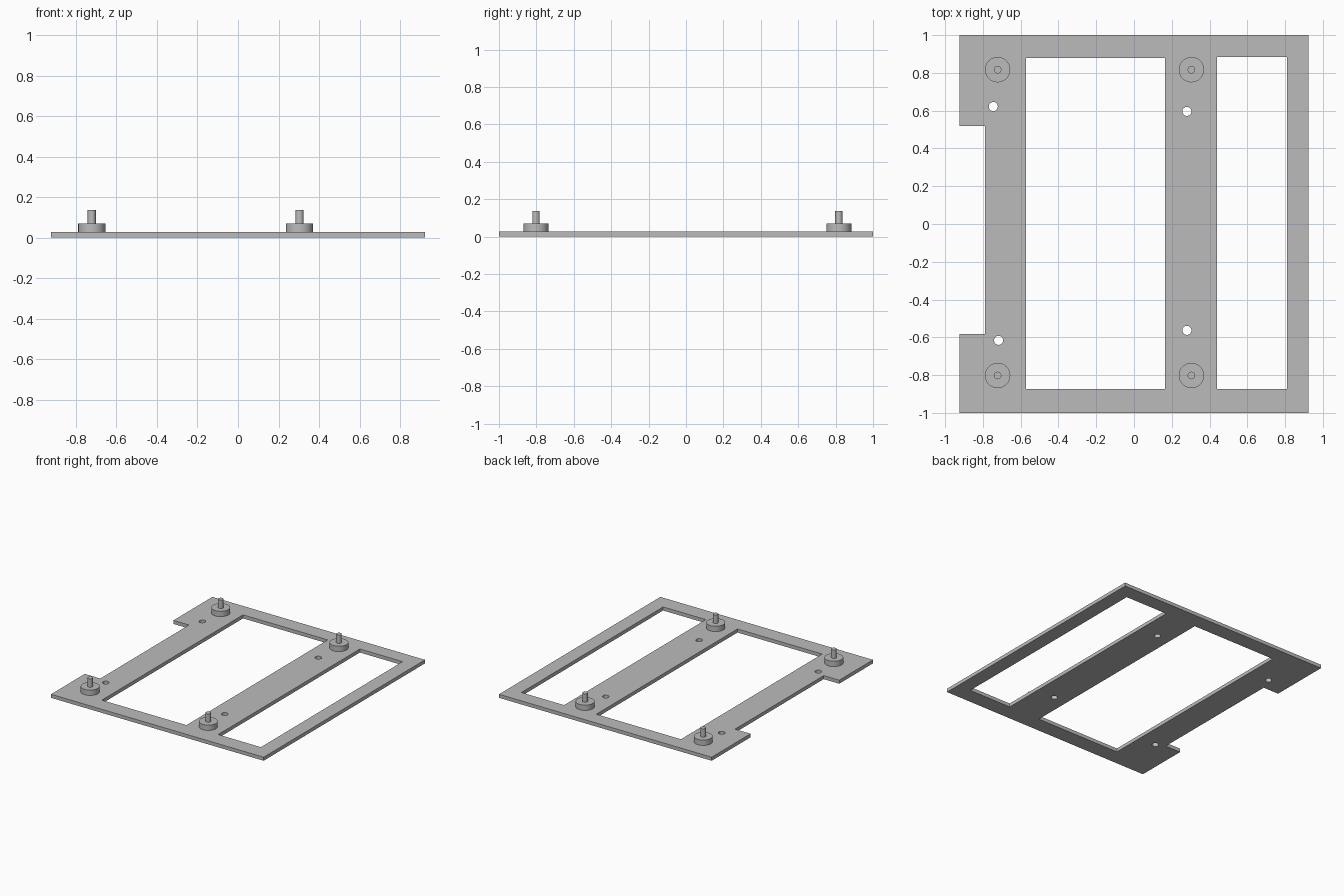
import bpy
from math import cos, sin, pi, radians

cube = bpy.data.objects.get("Cube")
if cube:
    bpy.data.objects.remove(cube, do_unlink=True)

PLATE_TOP, BOSS_TOP, PIN_TOP = 0.028, 0.07, 0.136

grey = bpy.data.materials.new("plain grey")
grey.use_nodes = True
grey.diffuse_color = (0.5, 0.5, 0.5, 1)
grey.node_tree.nodes["Principled BSDF"].inputs["Base Color"].default_value = grey.diffuse_color


def rectangle(x0, x1, y0, y1):
    return [(x0, y0), (x1, y0), (x1, y1), (x0, y1)]


def circle(x, y, r, n=32):
    return [(x + r * cos(2 * pi * i / n), y + r * sin(2 * pi * i / n)) for i in range(n)]


def finish(obj):
    bpy.ops.object.select_all(action="DESELECT")
    obj.select_set(True)
    bpy.context.view_layer.objects.active = obj
    if obj.type == "CURVE":
        bpy.ops.object.convert(target="MESH")
        obj = bpy.context.object
    obj.data.materials.clear()
    obj.data.materials.append(grey)
    bpy.ops.object.shade_smooth_by_angle(angle=radians(30))


def plate(name, loops, thickness):
    # Filled flat outline; inner loops become openings
    curve = bpy.data.curves.new(name, "CURVE")
    curve.dimensions = "2D"
    curve.fill_mode = "BOTH"
    curve.extrude = thickness / 2
    for loop in loops:
        spline = curve.splines.new("POLY")
        spline.points.add(len(loop) - 1)
        for point, (x, y) in zip(spline.points, loop):
            point.co = (x, y, 0, 1)
        spline.use_cyclic_u = True
    obj = bpy.data.objects.new(name, curve)
    obj.location.z = thickness / 2
    bpy.context.collection.objects.link(obj)
    finish(obj)


def cylinder(name, x, y, r, z0, z1):
    bpy.ops.mesh.primitive_cylinder_add(vertices=48, radius=r, depth=z1 - z0,
                                        location=(x, y, (z0 + z1) / 2))
    obj = bpy.context.object
    obj.name = name
    finish(obj)


# Base plate: notched outline, two windows and four screw holes
outline = [(-0.923, -1), (0.923, -1), (0.923, 1), (-0.923, 1),
           (-0.923, 0.518), (-0.788, 0.518), (-0.788, -0.582), (-0.923, -0.582)]
windows = [rectangle(-0.571, 0.164, -0.873, 0.878),
           rectangle(0.439, 0.81, -0.873, 0.884)]
holes = [circle(x, y, 0.024) for x, y in
         [(-0.745, 0.622), (0.28, 0.596), (0.28, -0.563), (-0.717, -0.616)]]
plate("base_plate", [outline] + windows + holes, PLATE_TOP)

# Standoffs: wide boss with a locating pin
for side, x in (("right", -0.722), ("left", 0.304)):
    for end, y in (("front", -0.802), ("back", 0.817)):
        cylinder(f"{end}_{side}_boss", x, y, 0.067, PLATE_TOP - 0.005, BOSS_TOP)
        cylinder(f"{end}_{side}_pin", x, y, 0.02, BOSS_TOP - 0.005, PIN_TOP)
